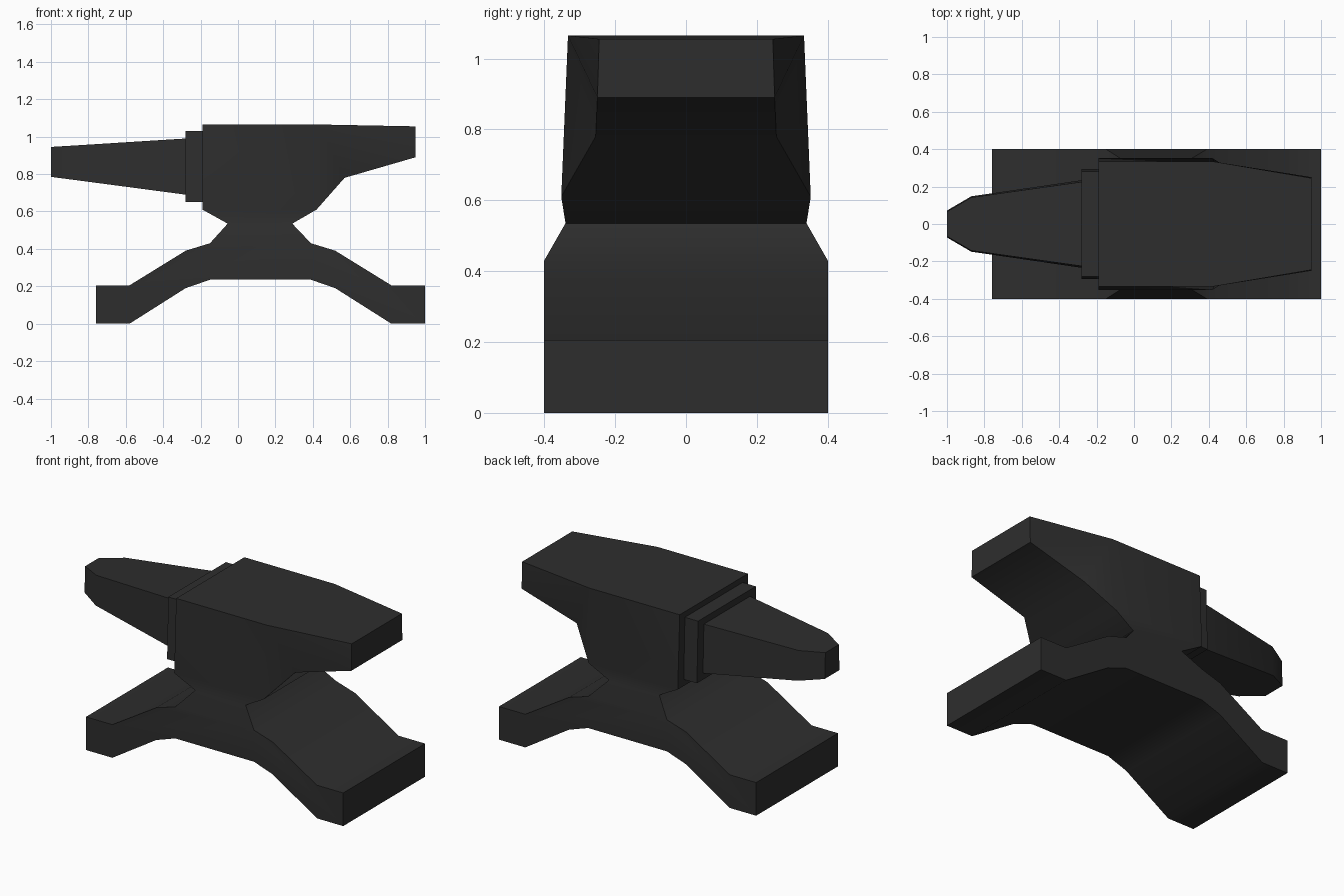
import bpy, bmesh, math

if "Cube" in bpy.data.objects:
    bpy.data.objects.remove(bpy.data.objects["Cube"])

iron = bpy.data.materials.new("dark iron")
iron.diffuse_color = (0.027, 0.027, 0.027, 1)
iron.use_nodes = True
iron.node_tree.nodes["Principled BSDF"].inputs["Base Color"].default_value = iron.diffuse_color


def across(bm, pts, sides, skip=()):
    """Span a closed (x, z, half width) profile across y; sides lists the cap polygons."""
    a = [bm.verts.new((x, -y, z)) for x, z, y in pts]
    b = [bm.verts.new((x, y, z)) for x, z, y in pts]
    n = len(pts)
    for i in range(n):
        if i not in skip:
            j = (i + 1) % n
            bm.faces.new((a[i], a[j], b[j], b[i]))
    for s in sides:
        bm.faces.new([a[i] for i in s])
        bm.faces.new([b[i] for i in reversed(s)])


def loft(bm, rings, caps=()):
    """Join successive rings of points; caps lists the ring indices to close."""
    vs = [[bm.verts.new(p) for p in r] for r in rings]
    for r, s in zip(vs, vs[1:]):
        for i in range(4):
            j = (i + 1) % 4
            bm.faces.new((r[i], r[j], s[j], s[i]))
    for c in caps:
        bm.faces.new(vs[c])


def finish(bm, name):
    bmesh.ops.remove_doubles(bm, verts=bm.verts, dist=0.001)
    bmesh.ops.recalc_face_normals(bm, faces=bm.faces)
    me = bpy.data.meshes.new(name)
    bm.to_mesh(me)
    bm.free()
    me.materials.append(iron)
    ob = bpy.data.objects.new(name, me)
    bpy.context.collection.objects.link(ob)
    bpy.ops.object.select_all(action='DESELECT')
    ob.select_set(True)
    bpy.context.view_layer.objects.active = ob
    bpy.ops.object.shade_smooth_by_angle(angle=math.radians(40))


def ring_z(x0, x1, y, z):
    return [(x0, -y, z), (x1, -y, z), (x1, y, z), (x0, y, z)]


def ring_x(x, z0, z1, y0, y1):
    return [(x, -y0, z0), (x, y0, z0), (x, y1, z1), (x, -y1, z1)]


body = bmesh.new()
# base with two splayed feet, mirrored about x = 0.12
half = [(0.27, 0.235), (0.40, 0.19), (0.70, 0), (0.88, 0),
        (0.88, 0.205), (0.70, 0.205), (0.40, 0.39), (0.27, 0.43)]
prof = [(0.12 + x, z, 0.4) for x, z in half]
prof += [(0.12 - x, z, 0.4) for x, z in reversed(half)]
across(body, prof, [range(16)], skip=(7,))
# waist
loft(body, [ring_z(-0.15, 0.39, 0.4, 0.43), ring_z(-0.055, 0.29, 0.34, 0.535),
            ring_z(-0.19, 0.42, 0.352, 0.61)])
# face block with tapering heel
block = [(-0.19, 1.065, 0.333), (0.43, 1.065, 0.333), (0.95, 1.055, 0.245),
         (0.95, 0.89, 0.25), (0.57, 0.78, 0.255), (0.42, 0.61, 0.352), (-0.19, 0.61, 0.352)]
across(body, block, [(0, 1, 5, 6), (1, 4, 5), (1, 3, 4), (1, 2, 3)], skip=(5,))
finish(body, "anvil_body")

# collar behind the horn
collar = bmesh.new()
loft(collar, [ring_x(-0.19, 0.65, 1.03, 0.293, 0.282),
              ring_x(-0.28, 0.65, 1.03, 0.293, 0.282)], caps=(0, 1))
finish(collar, "collar")

# blunt tapered horn
horn = bmesh.new()
loft(horn, [ring_x(-0.28, 0.69, 0.99, 0.234, 0.225),
            ring_x(-0.87, 0.80 - 0.002, 0.953, 0.148, 0.142),
            ring_x(-1.0, 0.785, 0.945, 0.072, 0.066)][:1] +
     [ring_x(-0.87, 0.768, 0.953, 0.148, 0.142),
      ring_x(-1.0, 0.785, 0.945, 0.072, 0.066)], caps=(0, 2))
finish(horn, "horn")
